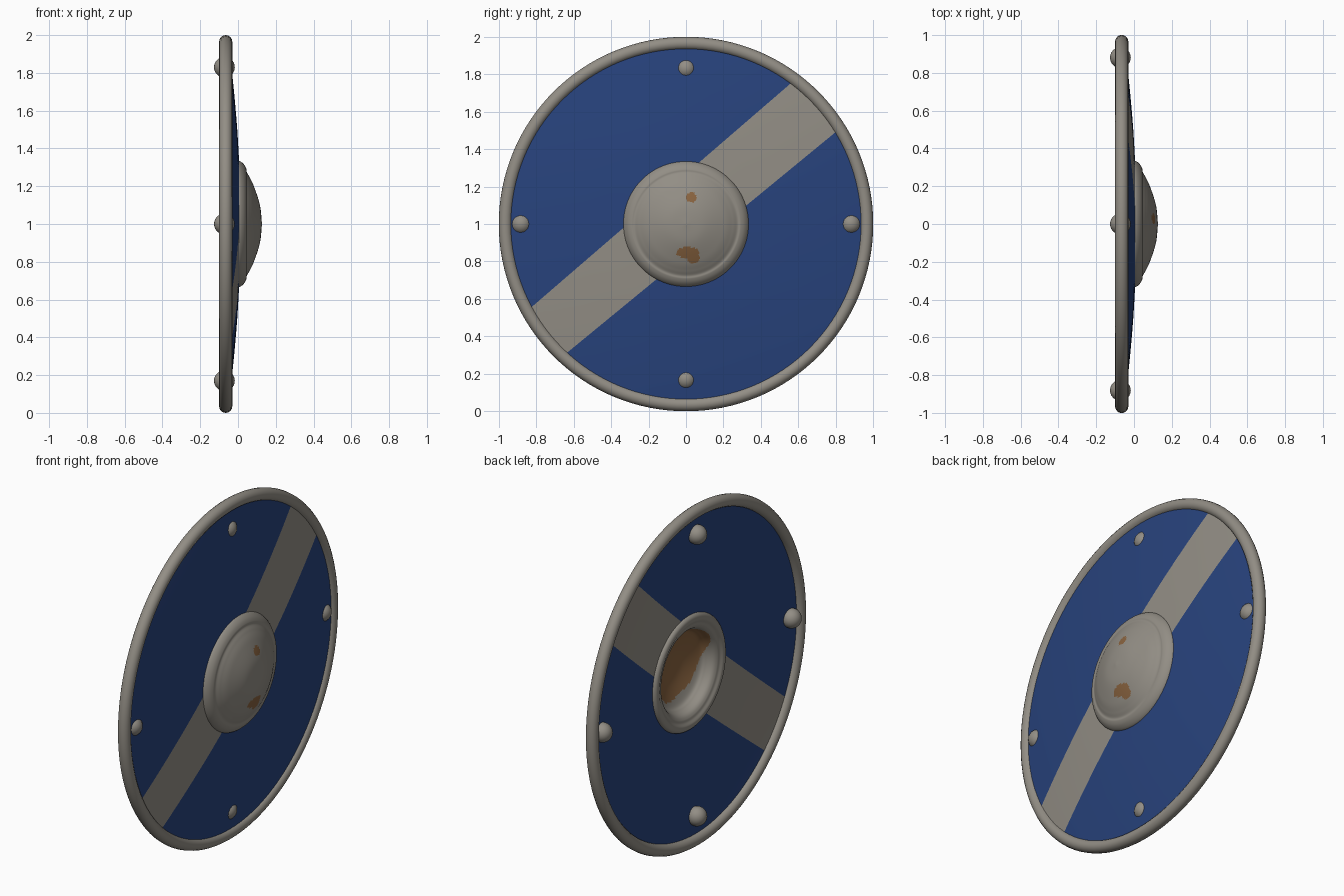
import bpy, bmesh, math
from mathutils import Vector

if "Cube" in bpy.data.objects:
    bpy.data.objects.remove(bpy.data.objects["Cube"])


def material(name, rgb):
    m = bpy.data.materials.new(name)
    m.diffuse_color = (*rgb, 1)
    m.use_nodes = True
    m.node_tree.nodes["Principled BSDF"].inputs["Base Color"].default_value = m.diffuse_color
    return m


METAL = material("grey_metal", (0.29, 0.27, 0.235))
BLUE = material("blue_paint", (0.021, 0.056, 0.205))
BROWN = material("brown_rust", (0.25, 0.125, 0.05))


def smooth_loop(pts, n):
    """Catmull-Rom through an open list of (r, x) points."""
    p = [Vector(q) for q in pts]
    p = [2 * p[0] - p[1]] + p + [2 * p[-1] - p[-2]]
    out = []
    for i in range(1, len(p) - 2):
        a, b, c, d = p[i - 1:i + 3]
        for k in range(n):
            t = k / n
            out.append(0.5 * (2 * b + (c - a) * t + (2 * a - 5 * b + 4 * c - d) * t * t
                              + (3 * b - a - 3 * c + d) * t ** 3))
    out.append(p[-2])
    return out


def lathe(profile, segs, closed):
    """Spin (r, x) profile around the x axis through z = 1."""
    bm = bmesh.new()
    rings = []
    for r, x in profile:
        if r < 1e-4:
            rings.append([bm.verts.new((x, 0, 1))] * segs)
        else:
            rings.append([bm.verts.new((x, r * math.cos(2 * math.pi * i / segs),
                                        1 + r * math.sin(2 * math.pi * i / segs)))
                          for i in range(segs)])
    pairs = list(zip(rings, rings[1:])) + ([(rings[-1], rings[0])] if closed else [])
    for a, b in pairs:
        for i in range(segs):
            j = (i + 1) % segs
            vs = list(dict.fromkeys((a[i], a[j], b[j], b[i])))
            if len(vs) > 2:
                bm.faces.new(vs)
    bmesh.ops.recalc_face_normals(bm, faces=bm.faces[:])
    return bm


def finish(bm, name, mats, angle=40):
    me = bpy.data.meshes.new(name)
    bm.to_mesh(me)
    bm.free()
    ob = bpy.data.objects.new(name, me)
    bpy.context.collection.objects.link(ob)
    for m in mats:
        me.materials.append(m)
    bpy.ops.object.select_all(action='DESELECT')
    ob.select_set(True)
    bpy.context.view_layer.objects.active = ob
    bpy.ops.object.shade_smooth_by_angle(angle=math.radians(angle))
    return ob


# Rim: rounded tube around the edge
tube = [(0.965 + 0.035 * math.cos(2 * math.pi * k / 16),
         -0.065 + 0.035 * math.sin(2 * math.pi * k / 16)) for k in range(16)]
finish(lathe(tube, 128, True), "rim", [METAL])

# Panel: shallow domed board, cut along the diagonal stripe edges
front = smooth_loop([(0.29, 0.008), (0.5, -0.004), (0.7, -0.021), (0.85, -0.037), (0.955, -0.05)], 3)
back = [Vector((p.x, p.y - 0.022)) for p in reversed(front)]
bm = lathe(front + back, 128, True)
edges = []
for deg, off in ((40.8, 0.203), (39.4, -0.128)):
    a = math.radians(deg)
    n = Vector((0, -math.sin(a), math.cos(a)))
    co = Vector((0, 0, 1)) + n * off
    bmesh.ops.bisect_plane(bm, geom=bm.verts[:] + bm.edges[:] + bm.faces[:],
                           plane_co=co, plane_no=n, dist=1e-5)
    edges.append((co, n))
for f in bm.faces:
    c = f.calc_center_median()
    (c1, n1), (c2, n2) = edges
    f.material_index = 1 if (c - c1).dot(n1) < 0 < (c - c2).dot(n2) else 0
finish(bm, "panel", [BLUE, METAL])

# Boss: hollow central dome with a rolled flange
outer = [(0, 0.127), (0.1, 0.116), (0.2, 0.084), (0.25, 0.06), (0.275, 0.046), (0.292, 0.044),
         (0.312, 0.034), (0.328, 0.018), (0.335, 0.002), (0.335, -0.02), (0.322, -0.034),
         (0.3, -0.036), (0.28, -0.026), (0.262, -0.02), (0.245, -0.005), (0.228, 0.03),
         (0.2, 0.058), (0.1, 0.092), (0, 0.104)]
prof = smooth_loop(outer, 10)
bm = lathe(prof, 160, False)


def in_oval(y, z, cy, cz, ry, rz):
    return ((y - cy) / ry) ** 2 + ((z - cz) / rz) ** 2 < 1


# Rust patches: three ovals outside, a lobed stain inside the hollow
for f in bm.faces:
    c = f.calc_center_median()
    y, z = c.y, c.z - 1
    if f.normal.x > 0:
        rust = (in_oval(y, z, 0.028, 0.142, 0.027, 0.028) or
                in_oval(y, z, 0.01, -0.153, 0.062, 0.03) or
                in_oval(y, z, 0.04, -0.18, 0.034, 0.032))
    else:
        t = math.atan2(z, y) - math.radians(135)
        rust = math.hypot(y, z) < 0.195 + 0.03 * math.cos(t) + 0.02 * math.cos(2 * t) \
            + 0.006 * math.sin(5 * t)
    f.material_index = 1 if rust else 0
finish(bm, "boss", [METAL, BROWN])

# Rivets: balls set through the panel on four sides
for i, (y, z) in enumerate(((0.88, 1.0), (0, 1.83), (-0.88, 1.0), (0, 0.17))):
    bm = bmesh.new()
    bmesh.ops.create_uvsphere(bm, u_segments=24, v_segments=14, radius=0.055)
    bmesh.ops.translate(bm, verts=bm.verts, vec=(-0.072, y, z))
    finish(bm, f"rivet_{i + 1}", [METAL])
